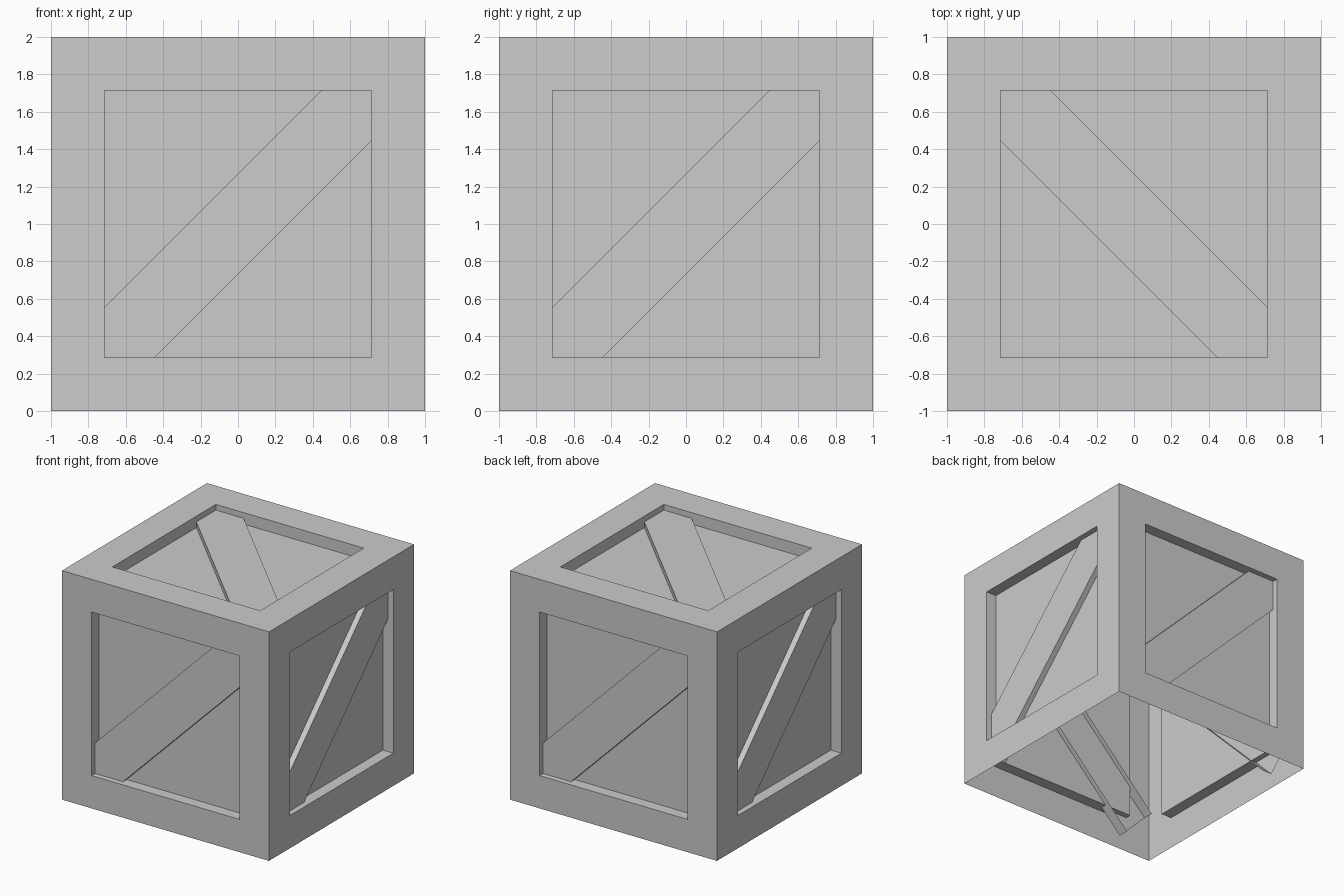
import bpy
import bmesh
from math import radians
from mathutils import Matrix

cube = bpy.data.objects.get("Cube")
if cube:
    bpy.data.objects.remove(cube, do_unlink=True)

BORDER = 0.286        # width of the frame boards
RECESS = 0.1          # depth of the sunken panel
PLANK_FRONT = 0.05    # depth of the brace's outer face
PLANK_BACK = 0.143    # depth of the brace's open back
PLANK_SIZE = (2.2, 0.38)

grey = bpy.data.materials.new("crate_grey")
grey.use_nodes = True
colour = (0.604, 0.604, 0.604, 1)
grey.diffuse_color = colour
grey.node_tree.nodes["Principled BSDF"].inputs["Base Color"].default_value = colour


def finish(name, bm, placement):
    bm.transform(placement)
    mesh = bpy.data.meshes.new(name)
    bm.to_mesh(mesh)
    bm.free()
    mesh.materials.append(grey)
    obj = bpy.data.objects.new(name, mesh)
    bpy.context.collection.objects.link(obj)


def add_wall(name, placement):
    """Square frame with a sunken panel, modelled facing +z."""
    bm = bmesh.new()
    bmesh.ops.create_grid(bm, x_segments=1, y_segments=1, size=1,
                          matrix=Matrix.Translation((0, 0, 1)))
    bm.normal_update()
    bmesh.ops.inset_individual(bm, faces=bm.faces[:], thickness=BORDER,
                               use_even_offset=True)
    # The centre face is the only one that touches no outer corner
    panel = next(f for f in bm.faces
                 if all(abs(v.co.x) < 0.9 for v in f.verts))
    sunk = bmesh.ops.extrude_discrete_faces(bm, faces=[panel])["faces"]
    bmesh.ops.translate(bm, verts=sunk[0].verts[:], vec=(0, 0, -RECESS))
    finish(name, bm, placement)


def add_brace(name, placement):
    """Diagonal plank, open on its hidden back and ends."""
    bm = bmesh.new()
    bmesh.ops.create_cube(bm, size=1)
    bm.normal_update()
    hidden = [f for f in bm.faces
              if f.normal.z < -0.5 or abs(f.normal.x) > 0.5]
    bmesh.ops.delete(bm, geom=hidden, context='FACES')
    size = Matrix.Diagonal((*PLANK_SIZE, PLANK_BACK - PLANK_FRONT, 1))
    lift = Matrix.Translation((0, 0, 1 - (PLANK_FRONT + PLANK_BACK) / 2))
    bm.transform(lift @ Matrix.Rotation(radians(45), 4, 'Z') @ size)
    finish(name, bm, placement)


# Four sides and the top; the underside is open
raise_up = Matrix.Translation((0, 0, 1))
upright = Matrix.Rotation(radians(90), 4, 'X')
sides = {}
for i, side in enumerate(("front", "left", "back", "right")):
    sides[side] = raise_up @ Matrix.Rotation(radians(90 * i), 4, 'Z') @ upright
sides["top"] = raise_up @ Matrix.Rotation(radians(90), 4, 'Z')

for side, placement in sides.items():
    add_wall(side + "_wall", placement)
    add_brace(side + "_brace", placement)
